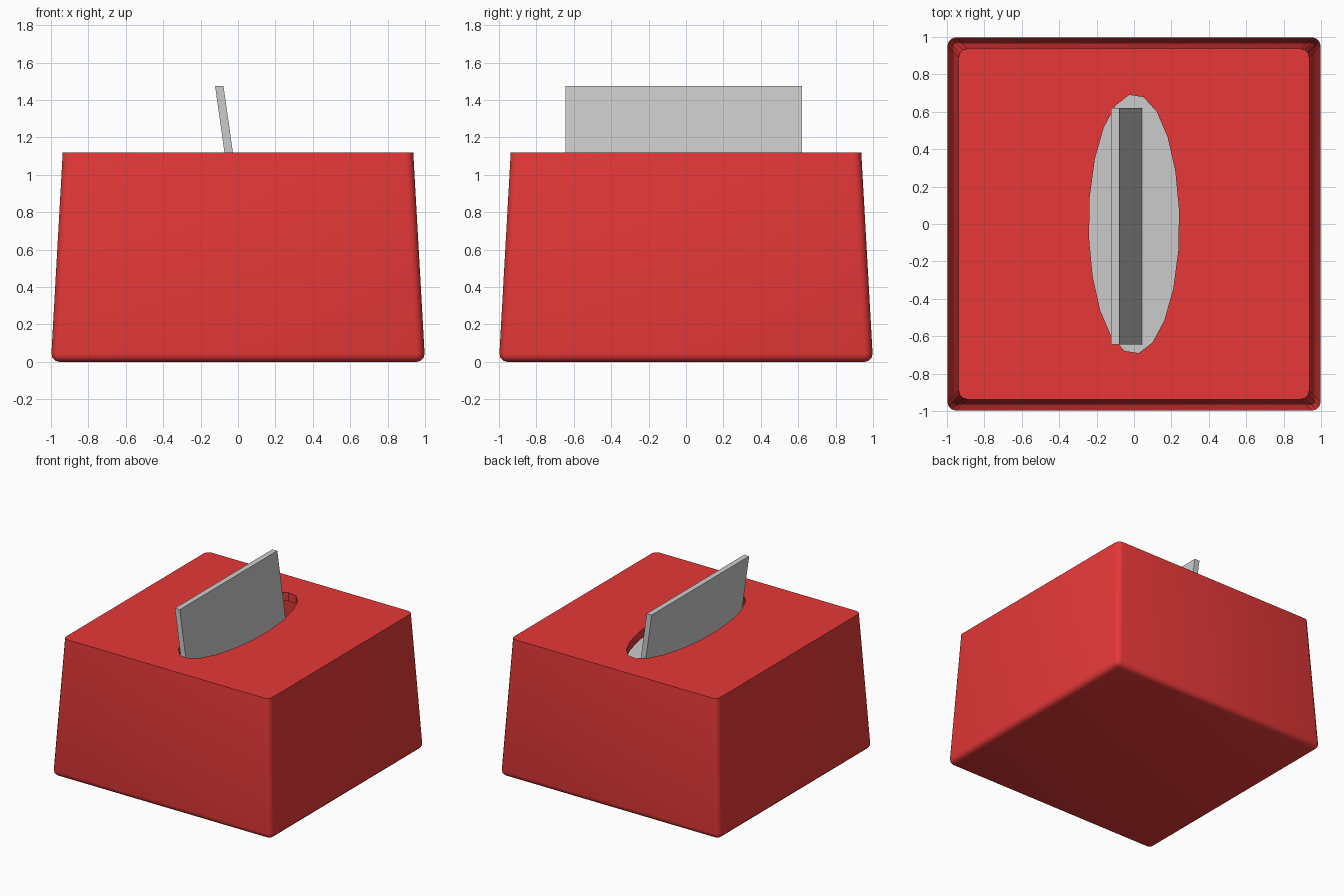
import bpy, bmesh, math

if "Cube" in bpy.data.objects:
    bpy.data.objects.remove(bpy.data.objects["Cube"])

red = bpy.data.materials.new("red_card")
red.diffuse_color = (0.8, 0.04, 0.04, 1)
red.use_nodes = True
red.node_tree.nodes["Principled BSDF"].inputs["Base Color"].default_value = red.diffuse_color


def add_mesh(name, bm, mat=None):
    mesh = bpy.data.meshes.new(name)
    bmesh.ops.recalc_face_normals(bm, faces=bm.faces)
    bm.to_mesh(mesh)
    bm.free()
    obj = bpy.data.objects.new(name, mesh)
    bpy.context.collection.objects.link(obj)
    if mat:
        mesh.materials.append(mat)
    return obj


def tapered_box(name, bottom, top, z0, z1, radius=0, mat=None):
    """Square box with half-widths bottom/top; rounded everywhere but the top rim."""
    bm = bmesh.new()
    bmesh.ops.create_cube(bm, size=2)
    for v in bm.verts:
        half, z = (top, z1) if v.co.z > 0 else (bottom, z0)
        v.co = (v.co.x * half, v.co.y * half, z)
    if radius:
        edges = [e for e in bm.edges if min(v.co.z for v in e.verts) < z1]
        bmesh.ops.bevel(bm, geom=edges, offset=radius, segments=3,
                        profile=0.5, affect='EDGES')
    return add_mesh(name, bm, mat)


def cut(target, cutter):
    mod = target.modifiers.new("cut", 'BOOLEAN')
    mod.operation = 'DIFFERENCE'
    mod.solver = 'EXACT'
    mod.object = cutter
    bpy.context.view_layer.objects.active = target
    bpy.ops.object.modifier_apply(modifier=mod.name)
    bpy.data.objects.remove(cutter)


# Hollow box
box = tapered_box("tissue_box", 1.0, 0.937, 0, 1.12, 0.045, red)
cut(box, tapered_box("cavity_cutter", 0.93, 0.87, 0.07, 1.05, 0, red))

# Oval opening, 20 sides
bm = bmesh.new()
rim = []
for i in range(20):
    a = math.radians(12 + 18 * i)
    rim.append(bm.verts.new((0.242 * math.sin(a), 0.694 * math.cos(a), 0.9)))
face = bm.faces.new(rim)
wall = bmesh.ops.extrude_face_region(bm, geom=[face])
for v in wall["geom"]:
    if isinstance(v, bmesh.types.BMVert):
        v.co.z = 1.3
cut(box, add_mesh("opening_cutter", bm, red))

bpy.ops.object.select_all(action='DESELECT')
box.select_set(True)
bpy.context.view_layer.objects.active = box
bpy.ops.object.shade_smooth_by_angle(angle=math.radians(35))

# Stack of tissues inside
tapered_box("tissue_stack", 0.88, 0.88, 0.075, 0.62)

# Leaning sheet pulled through the opening
bm = bmesh.new()
bmesh.ops.create_cube(bm, size=1)
for v in bm.verts:
    x = -0.1 if v.co.z > 0 else 0.022
    v.co = (x + v.co.x * 0.045, -0.012 + v.co.y * 1.266, 1.475 if v.co.z > 0 else 0.61)
add_mesh("pulled_tissue", bm)
